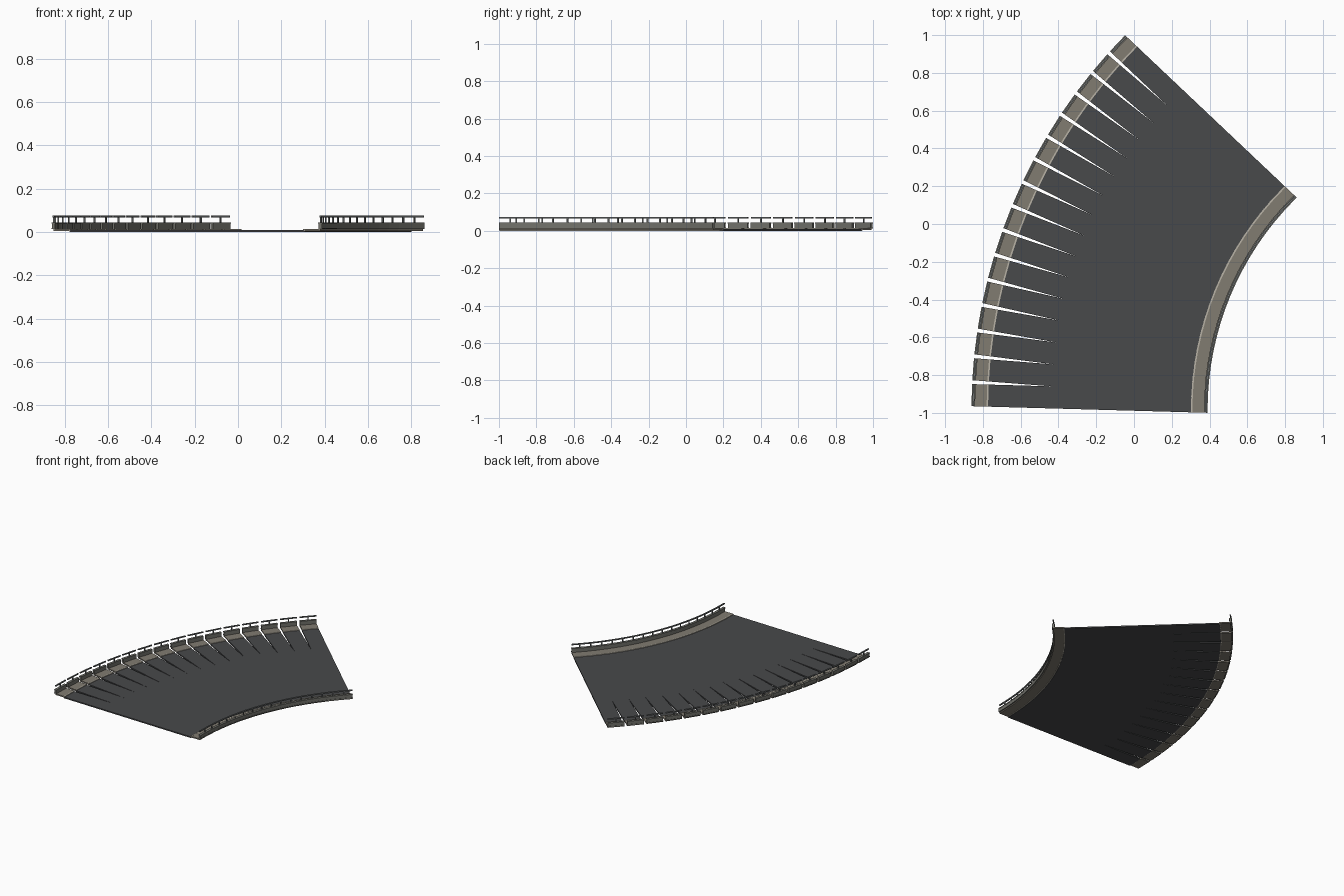
import bpy, bmesh, math
from mathutils import Matrix, Vector

if "Cube" in bpy.data.objects:
    bpy.data.objects.remove(bpy.data.objects["Cube"])

# Curved bridge deck: 16 straight overlapping segments swung about one centre
CENTRE = Vector((1.966, -0.985, 0))
R_OUT, R_IN = 2.826, 1.576
LENGTH = 0.117
COUNT = 16
A0, A1 = math.radians(178.4), math.radians(136.6)
MID = (R_OUT + R_IN) / 2


def material(name, rgb):
    m = bpy.data.materials.new(name)
    m.diffuse_color = (*rgb, 1)
    m.use_nodes = True
    m.node_tree.nodes["Principled BSDF"].inputs["Base Color"].default_value = m.diffuse_color
    return m


asphalt = material("asphalt", (0.065, 0.067, 0.07))
paving = material("paving", (0.22, 0.20, 0.165))
kerb_stone = material("kerb_stone", (0.48, 0.45, 0.38))
concrete = material("concrete", (0.17, 0.17, 0.15))
metal = material("metal", (0.16, 0.17, 0.17))


def add_box(bm, matrix, x0, x1, half_len, z0, z1):
    size = Matrix.Diagonal((x1 - x0, half_len * 2, z1 - z0, 1))
    place = Matrix.Translation(((x0 + x1) / 2, 0, (z0 + z1) / 2))
    bmesh.ops.create_cube(bm, size=1, matrix=matrix @ place @ size)


def build(name, mat, boxes):
    """Repeat boxes (x0, x1, half length, z0, z1) in every segment."""
    bm = bmesh.new()
    for i in range(COUNT):
        a = A0 + (A1 - A0) * i / (COUNT - 1)
        seg = Matrix.Translation(CENTRE) @ Matrix.Rotation(a, 4, 'Z')
        for b in boxes:
            add_box(bm, seg, *b)
    me = bpy.data.meshes.new(name)
    bm.to_mesh(me)
    bm.free()
    me.materials.append(mat)
    bpy.context.collection.objects.link(bpy.data.objects.new(name, me))


def both_sides(d0, d1, half_len, z0, z1):
    """The same box at each edge; d is the distance in from the edge."""
    return [(R_OUT - d1, R_OUT - d0, half_len, z0, z1),
            (R_IN + d0, R_IN + d1, half_len, z0, z1)]


H = LENGTH / 2
# road surface
build("road_deck", asphalt, [(R_IN + 0.085, R_OUT - 0.085, H, 0, 0.009)])
# raised walkways and their kerbs
build("walkway", paving, both_sides(0.009, 0.082, H, 0.005, 0.014))
build("kerb", kerb_stone, both_sides(0.080, 0.088, H, 0.003, 0.0145))
# edge parapets with a slim coping
build("parapet", concrete, both_sides(0.002, 0.017, H, 0.013, 0.041)
      + both_sides(0.0, 0.019, H, 0.038, 0.044)
      + both_sides(0.0, 0.012, H, 0.013, 0.019))
# handrail and one post per segment
build("handrail", metal, both_sides(0.005, 0.014, H, 0.067, 0.075))
build("rail_post", metal, both_sides(0.0065, 0.0125, 0.004, 0.043, 0.068))
